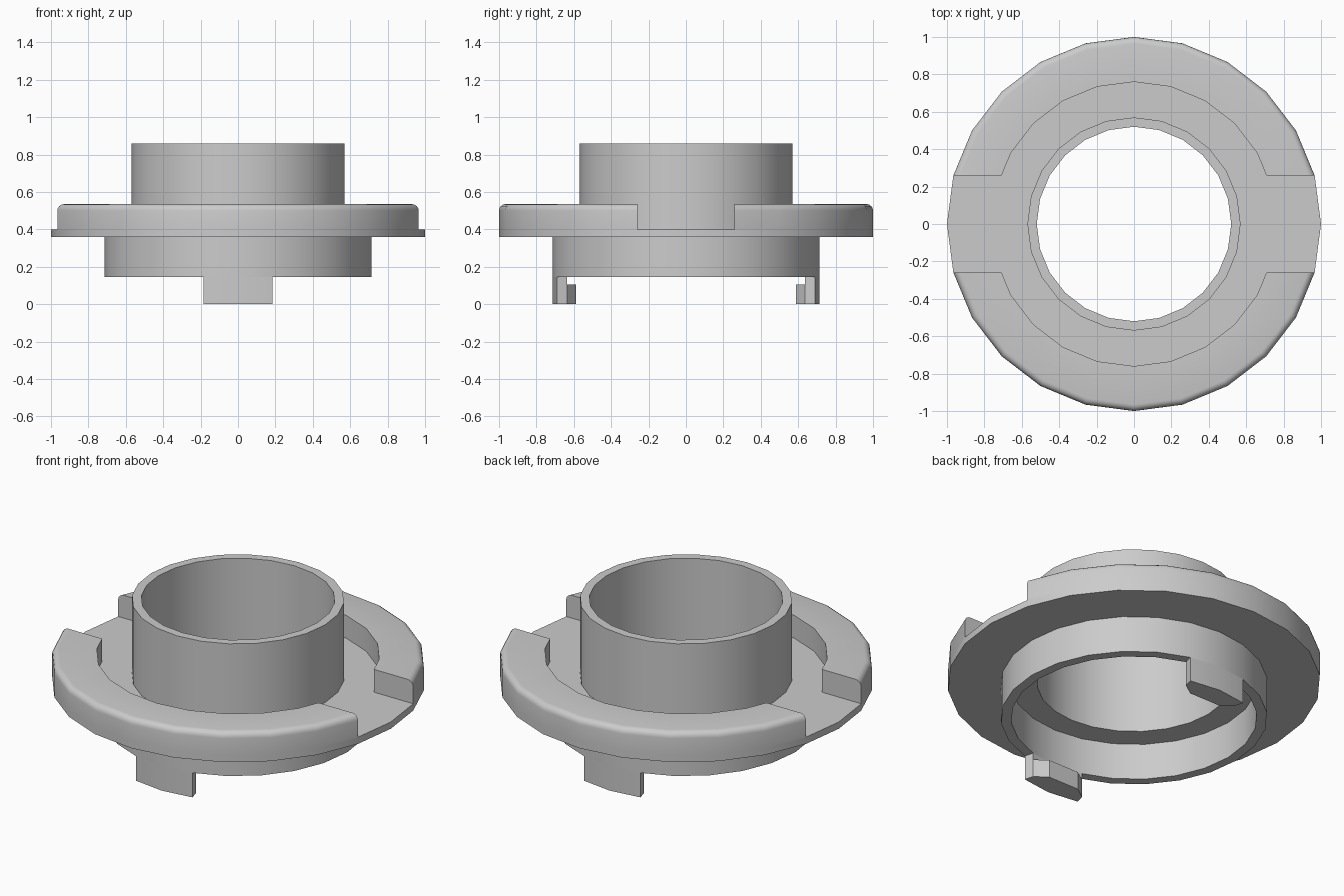
import bpy
import bmesh
import math

cube = bpy.data.objects.get("Cube")
if cube:
    bpy.data.objects.remove(cube, do_unlink=True)

STEP = math.radians(15)          # 24 sides all round
NOTCH_Y = math.sin(STEP)         # half width of the side notches

grey = bpy.data.materials.new("light grey")
grey.use_nodes = True
colour = (0.6, 0.6, 0.6, 1)
grey.diffuse_color = colour
grey.node_tree.nodes["Principled BSDF"].inputs["Base Color"].default_value = colour


def finish(name, bm):
    bmesh.ops.recalc_face_normals(bm, faces=bm.faces)
    mesh = bpy.data.meshes.new(name)
    bm.to_mesh(mesh)
    bm.free()
    mesh.materials.append(grey)
    obj = bpy.data.objects.new(name, mesh)
    bpy.context.collection.objects.link(obj)
    bpy.ops.object.select_all(action='DESELECT')
    obj.select_set(True)
    bpy.context.view_layer.objects.active = obj
    bpy.ops.object.shade_smooth_by_angle(angle=math.radians(35))
    return obj


def polar(r, step):
    return r * math.cos(step * STEP), r * math.sin(step * STEP)


def notch_point(r):
    """Where the faceted circle of radius r meets the notch wall."""
    (x0, y0), (x1, y1) = polar(r, 1), polar(r, 2)
    t = (NOTCH_Y - y0) / (y1 - y0)
    return x0 + t * (x1 - x0), NOTCH_Y


def sweep(bm, columns, loop_around=False, close_profile=False, caps=False):
    """Skin a row of profile columns."""
    rows = [[bm.verts.new(p) for p in col] for col in columns]
    n, m = len(rows), len(rows[0])
    for i in range(n if loop_around else n - 1):
        a, b = rows[i], rows[(i + 1) % n]
        for j in range(m if close_profile else m - 1):
            k = (j + 1) % m
            bm.faces.new((a[j], b[j], b[k], a[k]))
    if caps:
        bm.faces.new(rows[0])
        bm.faces.new(rows[-1])


# Collar, flange and skirt as one turned body
body = [(0.52, 0.86), (0.57, 0.86), (0.57, 0.40), (1, 0.40), (1, 0.36),
        (0.715, 0.36), (0.715, 0.145), (0.66, 0.145), (0.66, 0.36), (0.52, 0.36)]
bm = bmesh.new()
sweep(bm, [[(*polar(r, s), z) for r, z in body] for s in range(24)],
      loop_around=True, close_profile=True)
finish("flanged_collar", bm)

# Raised rim profile with a rounded outer top edge
ROUND = 0.035
rim = [(0.76, 0.40), (0.76, 0.535)]
for i in range(5):
    a = math.radians(90 - 22.5 * i)
    rim.append((1 - ROUND + ROUND * math.cos(a), 0.535 - ROUND + ROUND * math.sin(a)))
rim.append((1, 0.40))

tab = [(0.66, 0.145), (0.66, 0), (0.715, 0), (0.715, 0.145)]

for side, s in (("back", 1), ("front", -1)):
    # Raised rim, cut straight at the notches
    columns = [[(s * x, s * y, z) for r, z in rim for x, y in [notch_point(r)]]]
    for step in range(2, 11):
        columns.append([(s * x, s * y, z) for r, z in rim for x, y in [polar(r, step)]])
    columns.append([(-x, y, z) for x, y, z in columns[0]])
    bm = bmesh.new()
    sweep(bm, columns, caps=True)
    finish(side + "_raised_rim", bm)

    # Locking tab below the skirt
    bm = bmesh.new()
    sweep(bm, [[(s * x, s * y, z) for r, z in tab for x, y in [polar(r, step)]]
               for step in (5, 6, 7)], caps=True)
    finish(side + "_tab", bm)

    # Tapered hook on the inside of the tab
    x, y = polar(0.66, 5)
    plan = [(x, y), (0, 0.66), (-x, y), (-0.1, 0.587), (0.1, 0.587)]
    bm = bmesh.new()
    sweep(bm, [[(s * px, s * py, z) for px, py in plan] for z in (0, 0.105)],
          close_profile=True, caps=True)
    finish(side + "_tab_hook", bm)
